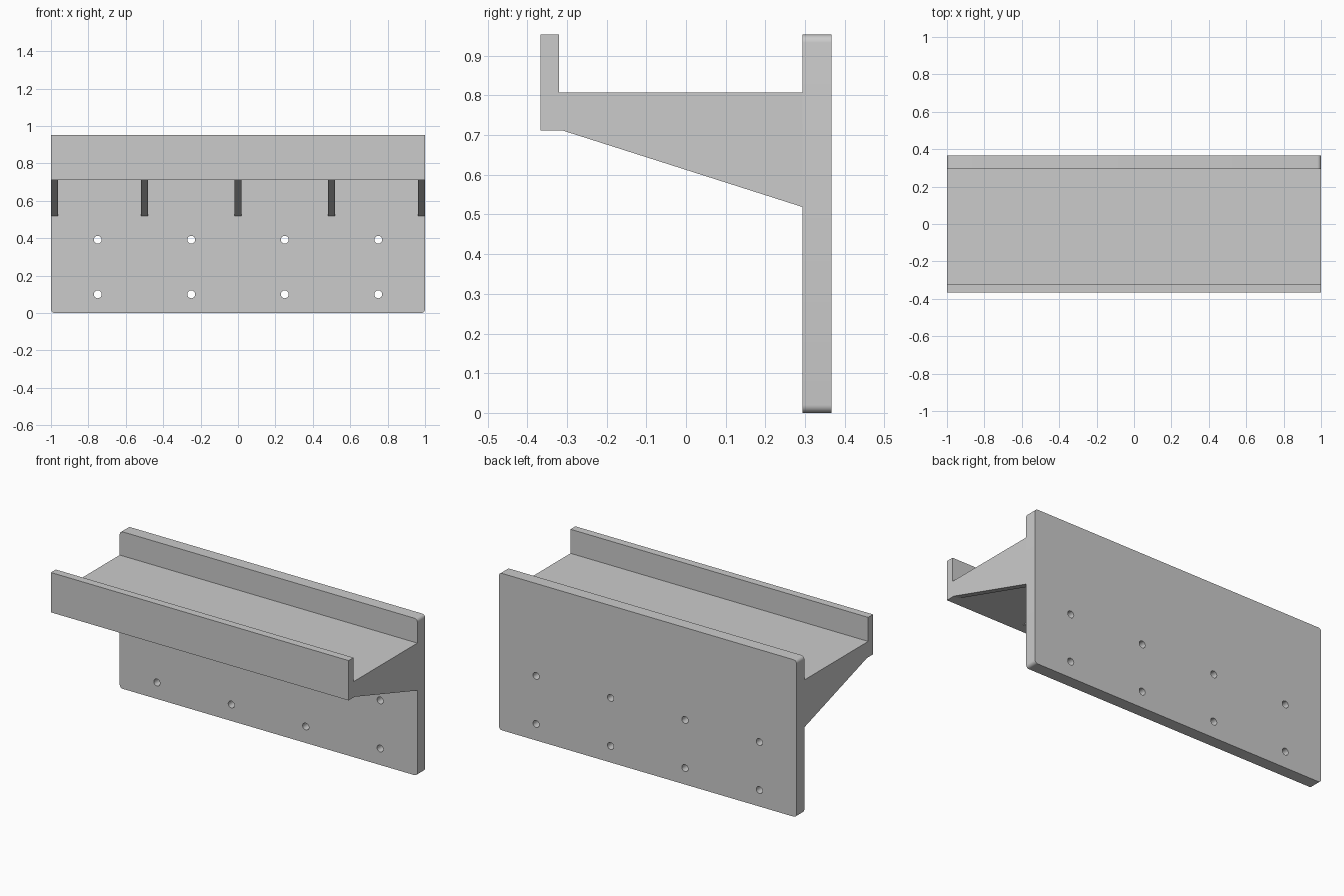
import bpy, bmesh
from math import pi, sin, cos

if "Cube" in bpy.data.objects:
    bpy.data.objects.remove(bpy.data.objects["Cube"])

PLATE_FRONT, PLATE_BACK, HEIGHT = 0.293, 0.367, 0.953


def prism(name, points, vector):
    """Closed solid made by extruding a planar outline along a vector."""
    bm = bmesh.new()
    face = bm.faces.new([bm.verts.new(p) for p in points])
    new = bmesh.ops.extrude_face_region(bm, geom=[face], use_keep_orig=True)["geom"]
    bmesh.ops.translate(bm, vec=vector, verts=[g for g in new if isinstance(g, bmesh.types.BMVert)])
    bmesh.ops.recalc_face_normals(bm, faces=bm.faces[:])
    mesh = bpy.data.meshes.new(name)
    bm.to_mesh(mesh)
    bm.free()
    obj = bpy.data.objects.new(name, mesh)
    bpy.context.collection.objects.link(obj)
    return obj


def arc(cx, cz, r, start, sweep, steps, y):
    return [(cx + r * cos(start + sweep * i / steps), y, cz + r * sin(start + sweep * i / steps))
            for i in range(steps + 1)]


# Back plate with rounded corners
r = 0.02
outline = []
for k, (cx, cz) in enumerate([(1 - r, HEIGHT - r), (r - 1, HEIGHT - r), (r - 1, r), (1 - r, r)]):
    outline += arc(cx, cz, r, k * pi / 2, pi / 2, 6, PLATE_FRONT)
plate = prism("back_plate", outline, (0, PLATE_BACK - PLATE_FRONT, 0))

# Two rows of screw holes through the plate
for x in (-0.75, -0.25, 0.25, 0.75):
    for z in (0.1, 0.392):
        cutter = prism("screw_hole_cutter", arc(x, z, 0.021, 0, 2 * pi, 24, 0.2)[:-1], (0, 0.3, 0))
        cutter.hide_render = True
        cutter.hide_set(True)
        mod = plate.modifiers.new("screw_hole", "BOOLEAN")
        mod.operation = "DIFFERENCE"
        mod.solver = "EXACT"
        mod.object = cutter

bpy.context.view_layer.objects.active = plate
plate.select_set(True)
for mod in plate.modifiers[:]:
    bpy.ops.object.modifier_apply(modifier=mod.name)
for obj in [o for o in bpy.data.objects if o.name.startswith("screw_hole_cutter")]:
    bpy.data.objects.remove(obj)
bpy.ops.object.shade_smooth_by_angle(angle=pi / 6)

# Shelf with upturned front lip
shelf_profile = [(-0.367, 0.711), (PLATE_FRONT, 0.711), (PLATE_FRONT, 0.807),
                 (-0.32, 0.807), (-0.32, HEIGHT), (-0.367, HEIGHT)]
prism("shelf_with_lip", [(-1, y, z) for y, z in shelf_profile], (2, 0, 0))

# Five triangular support ribs under the shelf
w = 0.037
for x in (-1 + w / 2, -0.5, 0, 0.5, 1 - w / 2):
    prism("support_rib", [(x - w / 2, y, z) for y, z in
                          [(-0.309, 0.711), (PLATE_FRONT, 0.519), (PLATE_FRONT, 0.711)]], (w, 0, 0))
